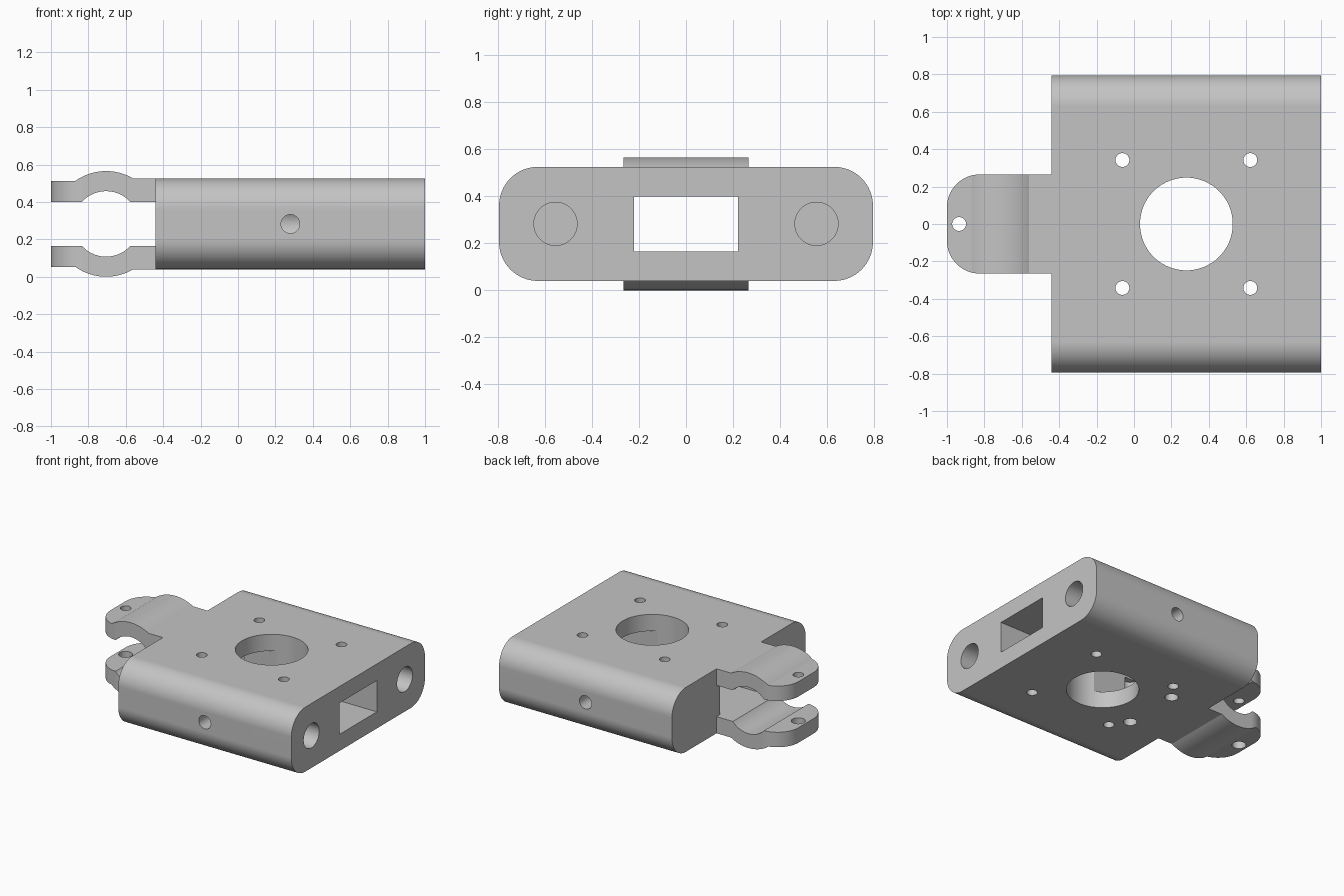
import bpy, bmesh
from math import pi, sin, cos, asin

if "Cube" in bpy.data.objects:
    bpy.data.objects.remove(bpy.data.objects["Cube"])

grey = bpy.data.materials.new("plain_grey")
grey.use_nodes = True
colour = (0.55, 0.55, 0.55, 1)
grey.diffuse_color = colour
grey.node_tree.nodes["Principled BSDF"].inputs["Base Color"].default_value = colour

MID = 0.2825        # height of the horizontal symmetry plane
TOP = 0.2425        # half height of the block
LEFT_END = -0.44    # where the block ends and the clamp begins
ARCH_X = -0.705     # centre of the clamp's round seat


def arc(cu, cv, r, a0, a1, n):
    return [(cu + r * cos(a0 + (a1 - a0) * i / n),
             cv + r * sin(a0 + (a1 - a0) * i / n)) for i in range(n + 1)]


def rounded_rect(cu, cv, hu, hv, r, n=16):
    pts = []
    for k, (su, sv) in enumerate([(1, 1), (-1, 1), (-1, -1), (1, -1)]):
        pts += arc(cu + su * (hu - r), cv + sv * (hv - r), r,
                   k * pi / 2, (k + 1) * pi / 2, n)
    return pts


def prism(name, pts, axis, start, end):
    """Extrude a flat outline along the named axis."""
    place = {"x": lambda u, v: (start, u, v),
             "y": lambda u, v: (u, start, v),
             "z": lambda u, v: (u, v, start)}[axis]
    bm = bmesh.new()
    face = bm.faces.new([bm.verts.new(place(u, v)) for u, v in pts])
    new = bmesh.ops.extrude_face_region(bm, geom=[face])["geom"]
    shift = [end - start if a == axis else 0 for a in "xyz"]
    bmesh.ops.translate(bm, vec=shift,
                        verts=[g for g in new if isinstance(g, bmesh.types.BMVert)])
    bmesh.ops.recalc_face_normals(bm, faces=bm.faces)
    mesh = bpy.data.meshes.new(name)
    bm.to_mesh(mesh)
    bm.free()
    mesh.materials.append(grey)
    ob = bpy.data.objects.new(name, mesh)
    bpy.context.collection.objects.link(ob)
    return ob


def rod(u, v, r, axis, start, end, n=48):
    return prism("cutter", arc(u, v, r, 0, 2 * pi, n)[:-1], axis, start, end)


def box(u0, u1, v0, v1, axis, start, end):
    return prism("cutter", [(u0, v0), (u1, v0), (u1, v1), (u0, v1)], axis, start, end)


def combine(ob, tool, operation):
    """Apply a boolean and discard the tool object."""
    mod = ob.modifiers.new("boolean", "BOOLEAN")
    mod.operation, mod.solver, mod.object = operation, "EXACT", tool
    bpy.context.view_layer.objects.active = ob
    bpy.ops.object.modifier_apply(modifier=mod.name)
    bpy.data.objects.remove(tool)


# Main block with rounded long edges
block = prism("mount_block", rounded_rect(0, MID, 0.795, TOP, 0.165), "x", LEFT_END, 1)

# Clamp: arched side profile, trimmed to a rounded tip
R_OUT, TIP = 0.2825, 0.23
upper = [(-1.05, TIP)]
upper += arc(ARCH_X, 0, R_OUT, pi - asin(TIP / R_OUT), asin(TOP / R_OUT), 24)
upper += [(-0.3, TOP)]
side = [(x, MID + h) for x, h in upper] + [(x, MID - h) for x, h in reversed(upper)]
clamp = prism("clamp", side, "y", -0.265, 0.265)
combine(clamp, prism("tip_outline", rounded_rect(-0.5, 0, 0.5, 0.265, 0.175),
                     "z", -0.2, 0.8), "INTERSECT")

# Gap between the jaws, round seat and tip holes
GAP0, GAP1 = 0.165, 0.4
combine(clamp, box(-1.1, LEFT_END, GAP0, GAP1, "y", -0.4, 0.4), "DIFFERENCE")
combine(clamp, rod(ARCH_X, MID, 0.175, "y", -0.4, 0.4, 80), "DIFFERENCE")
combine(clamp, rod(-0.935, 0, 0.037, "z", MID, 0.7), "DIFFERENCE")
combine(clamp, rod(-0.935, 0, 0.048, "z", -0.1, MID), "DIFFERENCE")
combine(block, clamp, "UNION")

# Rectangular channel along the block and the large central bore
combine(block, box(-0.222, 0.222, GAP0, GAP1, "x", -0.5, 1.1), "DIFFERENCE")
combine(block, rod(0.28, 0, 0.248, "z", -0.1, 0.8, 80), "DIFFERENCE")

for s in (-1, 1):
    # Blind rod sockets, each met by a set screw hole from the side
    combine(block, rod(s * 0.555, MID, 0.092, "x", -0.3, 1.1), "DIFFERENCE")
    combine(block, rod(0.28, MID, 0.05, "y", s * 0.555, s * 0.9), "DIFFERENCE")
    # Bolt holes around the bore
    for x in (-0.062, 0.622):
        combine(block, rod(x, s * 0.342, 0.037, "z", -0.1, 0.8), "DIFFERENCE")
    # Blind holes in the underside
    combine(block, rod(-0.15, s * 0.22, 0.046, "z", -0.1, GAP1 - 0.02), "DIFFERENCE")

# Smooth curves, sharp edges, flat large faces
bpy.ops.object.select_all(action="DESELECT")
block.select_set(True)
bpy.context.view_layer.objects.active = block
bpy.ops.object.shade_smooth_by_angle(angle=pi / 9)
normals = block.modifiers.new("flat_faces", "WEIGHTED_NORMAL")
normals.keep_sharp = True
